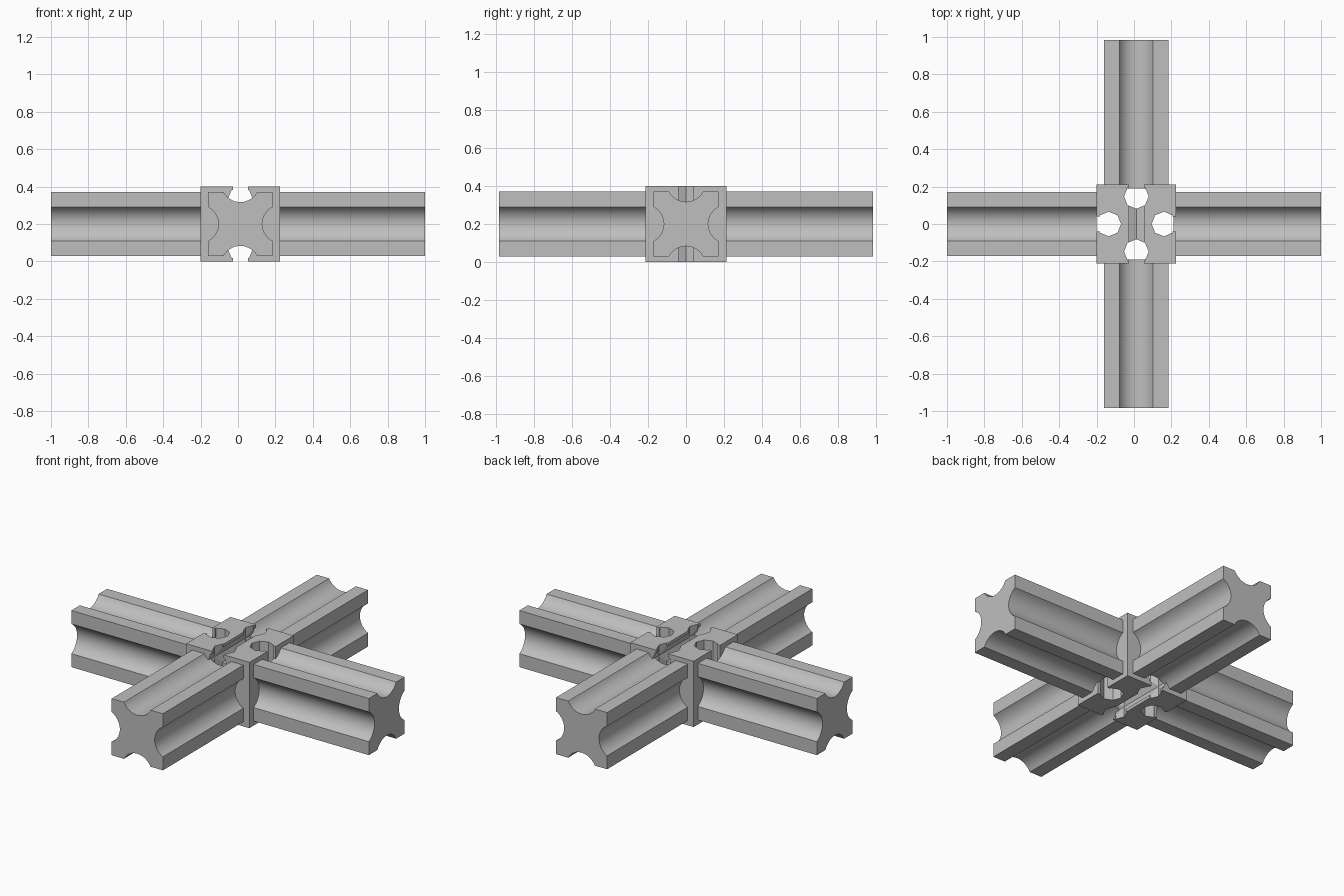
import bpy, bmesh, math
from mathutils import Matrix, Vector

cube = bpy.data.objects.get("Cube")
if cube:
    bpy.data.objects.remove(cube, do_unlink=True)

CX, CZ = 0.0125, 0.2          # hub centre
HUB, HUB_H = 0.425, 0.4       # hub width and height
ARM = 0.172                   # half width of an arm

grey = bpy.data.materials.new("plain grey")
grey.use_nodes = True
colour = (0.52, 0.52, 0.52, 1)
grey.diffuse_color = colour
grey.node_tree.nodes["Principled BSDF"].inputs["Base Color"].default_value = colour


def prism(name, profile, start, end, matrix):
    """Extrude a 2D profile along local z, then place it."""
    bm = bmesh.new()
    face = bm.faces.new([bm.verts.new((u, v, start)) for u, v in profile])
    moved = bmesh.ops.extrude_face_region(bm, geom=[face])["geom"]
    verts = [g for g in moved if isinstance(g, bmesh.types.BMVert)]
    bmesh.ops.translate(bm, verts=verts, vec=(0, 0, end - start))
    bm.transform(matrix)
    bmesh.ops.recalc_face_normals(bm, faces=bm.faces)
    mesh = bpy.data.meshes.new(name)
    bm.to_mesh(mesh)
    bm.free()
    mesh.materials.append(grey)
    obj = bpy.data.objects.new(name, mesh)
    bpy.context.scene.collection.objects.link(obj)
    return obj


def arm_profile(half_groove=0.09, depth=0.055, steps=14):
    """Square with a shallow round groove in each side."""
    radius = (half_groove ** 2 + depth ** 2) / (2 * depth)
    centre = ARM - depth + radius
    sweep = math.asin(half_groove / radius)
    points = []
    for side in range(4):
        turn = Matrix.Rotation(side * math.pi / 2, 2)
        points.append(turn @ Vector((ARM, -ARM)))
        for i in range(steps + 1):
            a = sweep * (2 * i / steps - 1)
            points.append(turn @ Vector((centre - radius * math.cos(a), radius * math.sin(a))))
    return points


def keyhole_profile(face, radius=0.066, mouth=0.04):
    """Eight-sided hole that opens through a narrow mouth at the face."""
    centre = face - 0.065
    points = [(face + 0.05, -mouth), (centre + math.sqrt(radius ** 2 - mouth ** 2) * 0.97, -mouth)]
    for i in range(7):
        a = math.radians(-45 - 45 * i)
        points.append((centre + radius * math.cos(a), radius * math.sin(a)))
    # the mouth meets the hole at its two outer corners
    points[1] = (centre + radius * math.cos(math.pi / 4), -mouth)
    points.append((points[1][0], mouth))
    points.append((face + 0.05, mouth))
    return points


centre = Matrix.Translation((CX, 0, CZ))

# Hub block
h = HUB / 2
hub = prism("hub", [(-h, -h), (h, -h), (h, h), (-h, h)], -HUB_H / 2, HUB_H / 2, centre)

# Upright keyhole slots on four sides, and one along y in the top and bottom
cutters = []
for i in range(4):
    m = centre @ Matrix.Rotation(i * math.pi / 2, 4, "Z")
    cutters.append(prism("upright_slot_cutter", keyhole_profile(h), -0.5, 0.5, m))
along_y = Matrix.Rotation(math.pi / 2, 4, "X")
for angle in (math.pi / 2, -math.pi / 2):
    m = centre @ along_y @ Matrix.Rotation(angle, 4, "Z")
    cutters.append(prism("long_slot_cutter", keyhole_profile(HUB_H / 2), -0.5, 0.5, m))
for cutter in cutters:
    mod = hub.modifiers.new("slot", "BOOLEAN")
    mod.operation, mod.solver, mod.object = "DIFFERENCE", "EXACT", cutter
bpy.context.view_layer.update()
evaluated = hub.evaluated_get(bpy.context.evaluated_depsgraph_get())
mesh = bpy.data.meshes.new_from_object(evaluated)
hub.modifiers.clear()
hub.data = mesh
for cutter in cutters:
    bpy.data.objects.remove(cutter, do_unlink=True)

# Four grooved arms: name, start, end, heading
arms = [("left_arm", 0.2, 1 - CX, 0), ("back_arm", 0.19, 0.985, 90),
        ("right_arm", h, 1 + CX, 180), ("front_arm", 0.19, 0.985, 270)]
for name, start, end, heading in arms:
    m = centre @ Matrix.Rotation(math.radians(heading), 4, "Z") @ Matrix.Rotation(math.pi / 2, 4, "Y")
    arm = prism(name, arm_profile(), start, end, m)
    bpy.ops.object.select_all(action="DESELECT")
    arm.select_set(True)
    bpy.context.view_layer.objects.active = arm
    bpy.ops.object.shade_smooth_by_angle(angle=math.radians(25))
